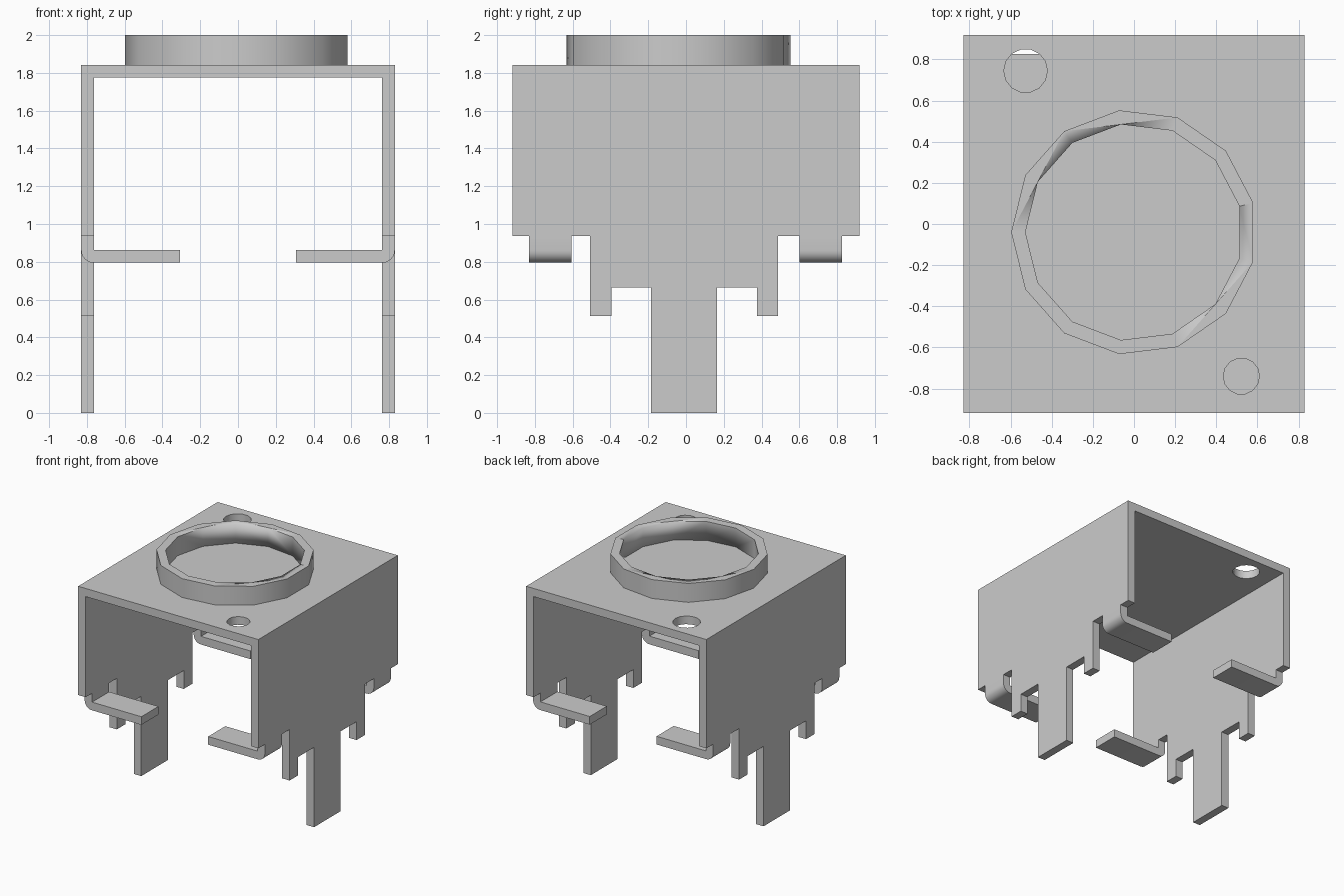
import bpy, bmesh, math
from mathutils import Vector

old = bpy.data.objects.get("Cube")
if old:
    bpy.data.objects.remove(old, do_unlink=True)

W, D = 0.83, 0.918        # half width and half depth
T = 0.068                 # sheet thickness
TOP = 1.843               # height of the plate's upper face
GREY = (0.6, 0.6, 0.6, 1)

metal = bpy.data.materials.new("grey_metal")
metal.use_nodes = True
metal.diffuse_color = GREY
metal.node_tree.nodes["Principled BSDF"].inputs["Base Color"].default_value = GREY


def extrude(name, outline, offset, smooth=False):
    """Closed solid from a planar outline pushed along an offset vector."""
    bm = bmesh.new()
    face = bm.faces.new([bm.verts.new(p) for p in outline])
    new = bmesh.ops.extrude_face_region(bm, geom=[face])["geom"]
    verts = [v for v in new if isinstance(v, bmesh.types.BMVert)]
    bmesh.ops.translate(bm, vec=Vector(offset), verts=verts)
    bmesh.ops.recalc_face_normals(bm, faces=bm.faces)
    mesh = bpy.data.meshes.new(name)
    bm.to_mesh(mesh)
    bm.free()
    mesh.materials.append(metal)
    obj = bpy.data.objects.new(name, mesh)
    bpy.context.collection.objects.link(obj)
    if smooth:
        bpy.ops.object.select_all(action="DESELECT")
        obj.select_set(True)
        bpy.context.view_layer.objects.active = obj
        bpy.ops.object.shade_smooth_by_angle(angle=math.radians(30))
    return obj


def circle(cx, cy, z, r, sides):
    """Polygon with its first corner at -x."""
    angles = [math.pi + math.tau * i / sides for i in range(sides)]
    return [(cx + r * math.cos(a), cy + r * math.sin(a), z) for a in angles]


def cut(target, cutter):
    """Subtract a hidden helper solid from a part."""
    mod = target.modifiers.new("hole", "BOOLEAN")
    mod.operation = "DIFFERENCE"
    mod.solver = "EXACT"
    mod.object = cutter
    cutter.hide_render = True
    cutter.hide_viewport = True
    cutter.display_type = "WIRE"


# Top plate with two unequal corner holes
corners = [(-W, -D), (W, -D), (W, D), (-W, D)]
plate = extrude("top_plate", [(x, y, TOP - T) for x, y in corners], (0, 0, T))
for name, x, y, r in (("rear_hole_cutter", -0.527, 0.745, 0.106),
                      ("front_hole_cutter", 0.522, -0.74, 0.088)):
    cut(plate, extrude(name, circle(x, y, TOP - 0.2, r, 14), (0, 0, 0.4), True))

# Raised thirteen-sided collar on the plate
collar = extrude("collar", circle(0, -0.04, TOP, 0.597, 13), (0, 0, 2 - TOP), True)
cut(collar, extrude("collar_cutter", circle(0, -0.04, TOP - 0.1, 0.528, 13),
                    (0, 0, 0.4), True))

# Stepped lower edge of a side panel, listed from its middle leg outwards
MID = -0.01
steps = [(0.175, 0), (0.175, 0.665), (0.385, 0.665), (0.385, 0.512),
         (0.497, 0.512), (0.497, 0.937)]
right_half = [(MID + y, z) for y, z in steps] + [(D, 0.937), (D, TOP - T)]
left_half = [(-D, TOP - T), (-D, 0.937)] + [(MID - y, z) for y, z in reversed(steps)]

# Bent tab section: short drop, rounded outer corner, inward shelf
LOW, R = 0.795, 0.065
bend = [(W - R + R * math.cos(a), LOW + R - R * math.sin(a))
        for a in (math.pi / 2 * i / 6 for i in range(7))]
tab_section = ([(W, 0.937)] + bend +
               [(0.308, LOW), (0.308, LOW + T), (W - T, LOW + T), (W - T, 0.937)])

# Side panels with their legs, and two tabs on each
for side, s in (("left", 1), ("right", -1)):
    extrude(side + "_panel", [(s * W, y, z) for y, z in right_half + left_half],
            (-s * T, 0, 0))
    for end, y in (("front", -0.832), ("rear", 0.602)):
        extrude(f"{side}_{end}_tab", [(s * x, y, z) for x, z in tab_section],
                (0, 0.225, 0), True)
